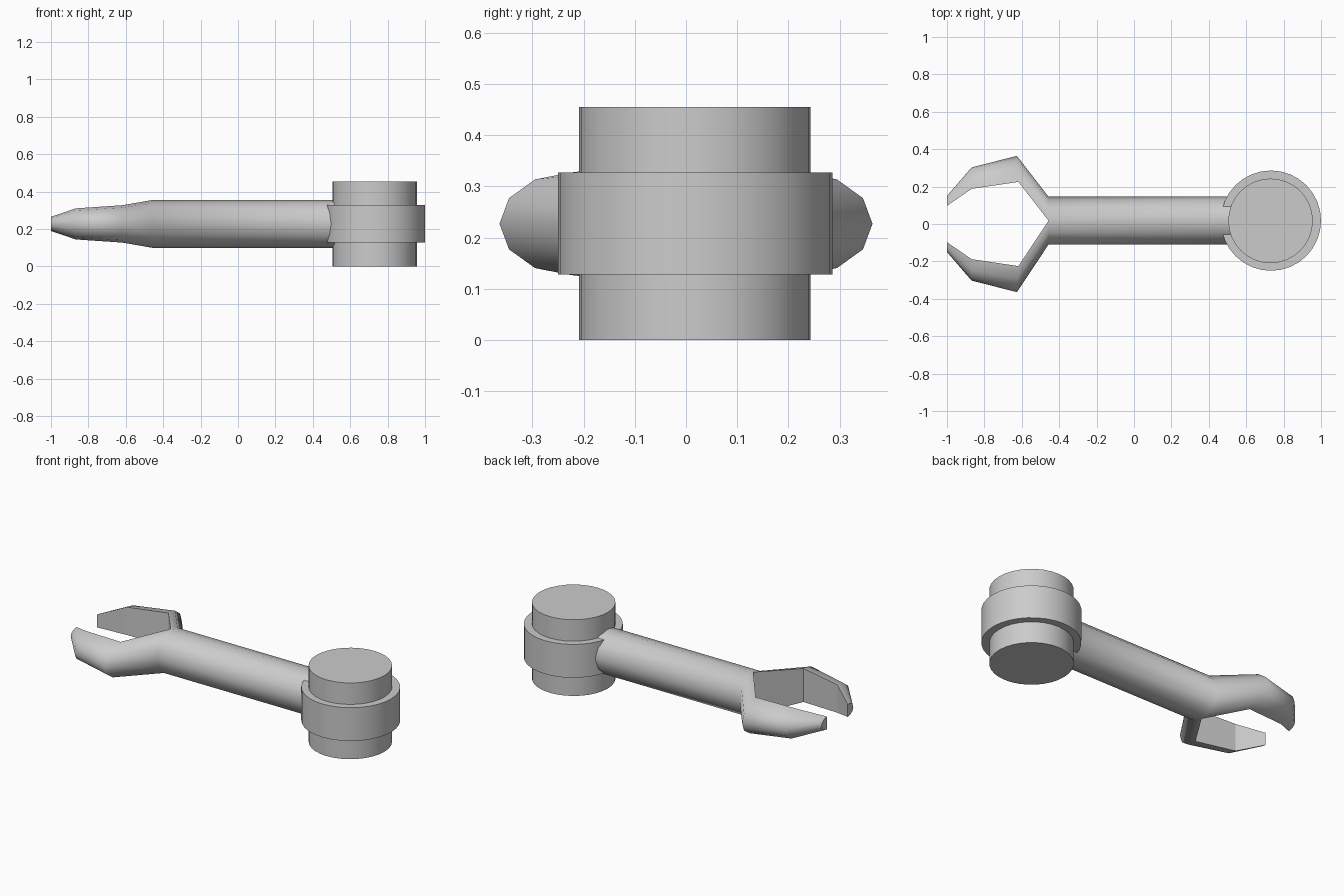
import bpy, bmesh
from math import sin, cos, pi
from mathutils import Matrix

if "Cube" in bpy.data.objects:
    bpy.data.objects.remove(bpy.data.objects["Cube"])

AXIS_Y, AXIS_Z = 0.018, 0.227   # arm centre line
ARM_R, ARM_END = 0.128, 0.53


def finish(bm, name):
    bmesh.ops.remove_doubles(bm, verts=bm.verts, dist=0.0005)
    bmesh.ops.recalc_face_normals(bm, faces=bm.faces)
    mesh = bpy.data.meshes.new(name)
    bm.to_mesh(mesh)
    bm.free()
    obj = bpy.data.objects.new(name, mesh)
    bpy.context.collection.objects.link(obj)
    return obj


def disc(name, x, y, radius, z0, z1):
    bm = bmesh.new()
    bmesh.ops.create_cone(bm, cap_ends=True, segments=32, radius1=radius, radius2=radius,
                          depth=z1 - z0, matrix=Matrix.Translation((x, y, (z0 + z1) / 2)))
    for f in bm.faces:
        f.smooth = len(f.verts) == 4
    return finish(bm, name)


def half_section(bm, side, xi, yi, xo, yo, h):
    """Half-round section: flat on the inner side, 6 facets on the outer."""
    ring = []
    for k in range(7):
        a = -pi / 2 + k * pi / 6
        c = cos(a)
        ring.append(bm.verts.new((xi + (xo - xi) * c, yi + (yo - yi) * c, AXIS_Z + h * sin(a))))
    return ring


def bridge(bm, a, b, flat_inside):
    for k in range(6):
        bm.faces.new((a[k], a[k + 1], b[k + 1], b[k])).smooth = True
    if flat_inside:
        bm.faces.new((a[0], b[0], b[6], a[6]))


# Arm with forked claw: each half of the round arm continues as one prong
bm = bmesh.new()
for s in (1, -1):
    outer = AXIS_Y + s * ARM_R
    butt = half_section(bm, s, ARM_END, AXIS_Y, ARM_END, outer, ARM_R)
    bm.faces.new(butt)
    prev = half_section(bm, s, -0.457, AXIS_Y, -0.457, outer, ARM_R)
    bridge(bm, butt, prev, False)
    # inner x, inner y, outer x, outer y, half height
    for xi, yi, xo, yo, h in ((-0.618, 0.225, -0.626, 0.364, 0.100),
                              (-0.868, 0.188, -0.868, 0.303, 0.083),
                              (-1.0, 0.097, -1.0, 0.150, 0.038)):
        cur = half_section(bm, s, xi, s * yi, xo, s * yo, h)
        bridge(bm, prev, cur, True)
        prev = cur
    bm.faces.new(prev)
finish(bm, "arm_and_claw")

# Round joint at the other end
disc("joint_collar", 0.732, AXIS_Y, 0.268, 0.128, 0.327)
disc("joint_core", 0.73, 0.017, 0.226, 0.0, 0.455)
